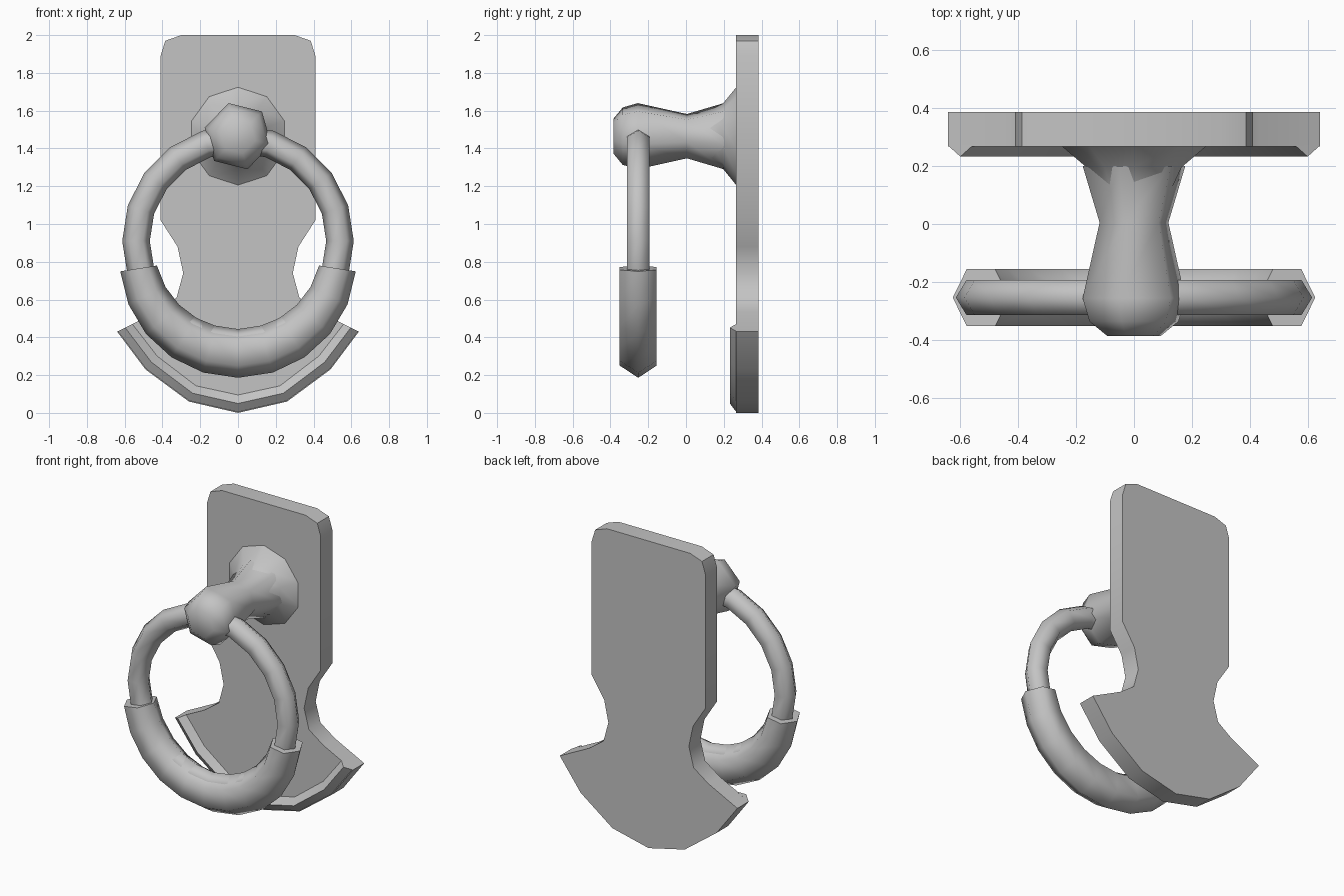
import bpy, bmesh
from math import sin, cos, radians, pi

cube = bpy.data.objects.get("Cube")
if cube:
    bpy.data.objects.remove(cube, do_unlink=True)

GREY = 0.55
metal = bpy.data.materials.new("grey metal")
metal.use_nodes = True
metal.diffuse_color = (GREY, GREY, GREY, 1)
bsdf = next(n for n in metal.node_tree.nodes if n.type == "BSDF_PRINCIPLED")
bsdf.inputs["Base Color"].default_value = (GREY, GREY, GREY, 1)


def loft(name, rings, smooth, closed=False):
    """Skin a list of equal-sized vertex loops, capped unless it is closed."""
    bm = bmesh.new()
    loops = [[bm.verts.new(p) for p in ring] for ring in rings]
    pairs = list(zip(loops, loops[1:]))
    if closed:
        pairs.append((loops[-1], loops[0]))
    else:
        bm.faces.new(loops[0])
        bm.faces.new(loops[-1])
    n = len(loops[0])
    for a, b in pairs:
        for i in range(n):
            j = (i + 1) % n
            bm.faces.new((a[i], a[j], b[j], b[i]))
    bmesh.ops.recalc_face_normals(bm, faces=bm.faces)
    mesh = bpy.data.meshes.new(name)
    bm.to_mesh(mesh)
    bm.free()
    mesh.materials.append(metal)
    obj = bpy.data.objects.new(name, mesh)
    bpy.context.collection.objects.link(obj)
    bpy.ops.object.select_all(action="DESELECT")
    obj.select_set(True)
    bpy.context.view_layer.objects.active = obj
    bpy.ops.object.shade_smooth_by_angle(angle=radians(smooth))
    return obj


def lathe(name, profile, sides, turn, smooth):
    """Turn (y, radius) pairs about the knob axis."""
    angles = [radians(turn) + 2 * pi * k / sides for k in range(sides)]
    loft(name, [[(r * cos(a), y, 1.465 + r * sin(a)) for a in angles]
                for y, r in profile], smooth)


def tube_section(angle, radius, centre_z, half_width, half_depth):
    """Six-sided section of a ring standing in the xz plane."""
    pts = []
    for k in range(6):
        t = k * pi / 3
        r = radius + half_width * cos(t)
        y = -0.253 + half_depth * sin(t) / sin(pi / 3)
        pts.append((r * cos(angle), y, centre_z + r * sin(angle)))
    return pts


def mirrored(half):
    """Complete a half path that starts on the centre line."""
    return [(-x, z) for x, z in reversed(half[1:])] + half


# Back plate: rounded top, pinched neck and fan-shaped foot
FRONT, BACK = 0.266, 0.385
foot = [(0, 0), (0.26, 0.06), (0.49, 0.23), (0.64, 0.43)]
side = [(0.43, 0.535), (0.325, 0.61), (0.29, 0.74), (0.32, 0.88), (0.41, 1.02),
        (0.41, 1.89), (0.385, 1.97), (0.3, 2.0)]
outline = mirrored(foot + side)
loft("back_plate", [[(x, y, z) for x, z in outline] for y in (FRONT, BACK)], 40)

# Raised lip along the foot
inner = [(0, 0.1), (0.22, 0.148), (0.425, 0.305), (0.555, 0.473)]
loft("foot_lip", [[(a, FRONT + 0.004, b),
                   ((a + c) / 2, 0.232, (b + d) / 2),
                   (c, FRONT + 0.004, d)]
                  for (a, b), (c, d) in zip(mirrored(foot), mirrored(inner))], 75)

# Flared base and faceted knob
lathe("knob_base", [(0.275, 0.27), (0.195, 0.172), (0.13, 0.14)], 10, 90, 60)
lathe("knob", [(0.2, 0.182), (0.005, 0.122), (-0.255, 0.182),
               (-0.335, 0.158), (-0.385, 0.095)], 6, 46, 75)

# Thin ring through the knob
loft("ring", [tube_section(2 * pi * k / 20, 0.54, 0.91, 0.073, 0.06)
              for k in range(20)], 75, closed=True)

# Thick lower grip, widest at the bottom
grip = []
for k in range(11):
    a = radians(-171 + 16.2 * k)
    grip.append(tube_section(a, 0.533, 0.848, 0.093 + 0.036 * -sin(a), 0.098))
loft("ring_grip", grip, 75)
